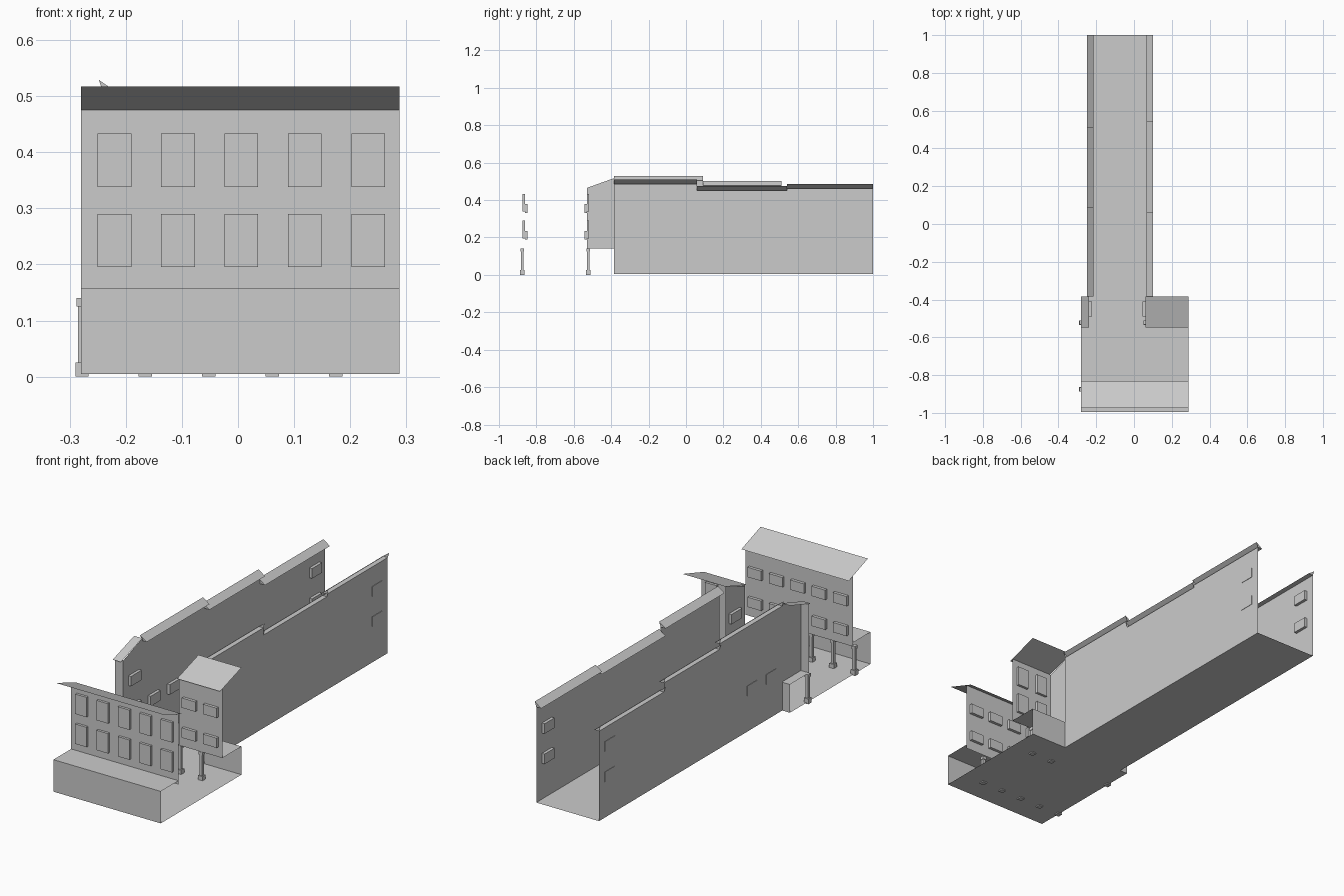
import bpy, bmesh
from mathutils import Vector, Matrix

if "Cube" in bpy.data.objects:
    bpy.data.objects.remove(bpy.data.objects["Cube"])

plaster = bpy.data.materials.new("light grey plaster")
plaster.use_nodes = True
GREY = (0.6, 0.6, 0.6, 1)
plaster.diffuse_color = GREY
plaster.node_tree.nodes["Principled BSDF"].inputs["Base Color"].default_value = GREY


def make(name, quads=(), boxes=()):
    """One object from flat polygons and axis-aligned boxes (low corner, high corner)."""
    bm = bmesh.new()
    for pts in quads:
        bm.faces.new([bm.verts.new(p) for p in pts])
    for lo, hi in boxes:
        lo, hi = Vector(lo), Vector(hi)
        size = hi - lo
        mat = Matrix.Translation((lo + hi) / 2) @ Matrix.Diagonal((*size, 1))
        bmesh.ops.create_cube(bm, size=1, matrix=mat)
    mesh = bpy.data.meshes.new(name)
    bm.to_mesh(mesh)
    bm.free()
    mesh.materials.append(plaster)
    ob = bpy.data.objects.new(name, mesh)
    bpy.context.collection.objects.link(ob)
    return ob


def wall_y(y, x0, x1, z0, z1):
    return [(x0, y, z0), (x1, y, z0), (x1, y, z1), (x0, y, z1)]


def flat(z, x0, x1, y0, y1):
    return [(x0, y0, z), (x1, y0, z), (x1, y1, z), (x0, y1, z)]


def roof(x0, x1, y0, z0, y1, z1):
    return [(x0, y0, z0), (x1, y0, z0), (x1, y1, z1), (x0, y1, z1)]


# Main plan dimensions
L, R = -0.28, 0.288            # street block ends
LW, RW = -0.24, 0.092          # long courtyard walls
LI, RI = -0.237, 0.06          # inner sides of the wings
FRONT, UPPER, WING, MID, BACK = -0.995, -0.861, -0.53, -0.385, 1.0
FLOOR, SOFFIT, EAVE, RIDGE = 0.005, 0.14, 0.465, 0.517
SHELF = 0.158

# Ground
make("courtyard_floor", [flat(FLOOR, L, R, FRONT, MID), flat(FLOOR, LW, RW, MID, BACK)])

# Street block: low front wall, shelf, upper facade and roof
make("street_wall", [wall_y(FRONT, L, R, FLOOR, SHELF)])
make("street_shelf", [flat(SHELF, L, R, FRONT, UPPER)])
make("street_facade", [wall_y(UPPER, L, R, SOFFIT, EAVE + 0.01)])
make("street_roof", [roof(L, R, -0.975, RIDGE, -0.83, EAVE)])

# Windows and balconies on facades
BAYS = [-0.22 + 0.113 * i for i in range(5)]
STOREYS = (0.195, 0.338)


def windows(name, y, bays, side):
    """Windows project towards side, balconies towards the opposite side."""
    panes, rails = [], []
    for x in bays:
        for z in STOREYS:
            ys = sorted((y, y + side * 0.012))
            panes.append(((x - 0.03, ys[0], z), (x + 0.03, ys[1], z + 0.095)))
            ys = sorted((y, y - side * 0.014))
            rails.append(((x - 0.036, ys[0], z - 0.007), (x + 0.036, ys[1], z + 0.04)))
    make(name + "_windows", boxes=panes)
    make(name + "_balconies", boxes=rails)


windows("street", UPPER, BAYS, -1)
windows("right_wing", WING, BAYS[3:], 1)

# Wings on both sides of the courtyard
for name, x0, x1, side_x, wall_x, inward in (
        ("left_wing", L, LI, LI, LW, 1), ("right_wing", RI, R, RI, RW, -1)):
    make(name + "_facade", [wall_y(WING, x0, x1, SOFFIT, EAVE + 0.004)])
    make(name + "_roof", [roof(x0, x1, -0.547, EAVE, MID, RIDGE)])
    make(name + "_soffit", [flat(SOFFIT, x0, x1, WING, MID)])
    make(name + "_side", [[(side_x, WING, SOFFIT), (side_x, MID, SOFFIT),
                           (side_x, MID, RIDGE), (side_x, WING, EAVE)]])
    xa, xb = (x0, wall_x) if inward > 0 else (wall_x, x1)
    make(name + "_passage_wall", [wall_y(MID, xa, xb, FLOOR, SOFFIT)])
    xs = sorted((side_x, side_x + inward * 0.014))
    make(name + "_side_balconies", boxes=[
        ((xs[0], -0.49, z - 0.007), (xs[1], -0.41, z + 0.04)) for z in STOREYS])


# Columns: base, shaft and cap
def columns(name, y, xs):
    parts = []
    for x in xs:
        for half, z0, z1 in ((0.012, 0, 0.025), (0.007, 0.025, 0.125), (0.01, 0.125, SOFFIT)):
            parts.append(((x - half, y - half, z0), (x + half, y + half, z1)))
    make(name, boxes=parts)


COLS = [-0.278 + 0.113 * i for i in range(5)]
columns("street_columns", -0.876, COLS)
columns("right_wing_columns", -0.522, COLS[3:])
columns("left_wing_column", -0.522, COLS[:1])


# Long walls with stepped tops and small sloping roof strips
def long_wall(name, x, inward, steps):
    walls, strips = [], []
    for y0, y1, z in steps:
        walls.append([(x, y0, FLOOR), (x, y1, FLOOR), (x, y1, z), (x, y0, z)])
        xo, xi = x - inward * 0.008, x + inward * 0.026
        strips.append([(xo, y0, z + 0.024), (xo, y1, z + 0.024), (xi, y1, z), (xi, y0, z)])
        strips.append([(x, y0, z), (xi, y0, z), (xi, y1, z), (x, y1, z)])
        for y in (y0, y1):
            strips.append([(xo, y, z + 0.024), (xi, y, z), (x, y, z)])
    make(name, walls)
    make(name + "_roof_strips", strips)


long_wall("left_long_wall", LW, 1,
          [(MID, 0.09, 0.505), (0.09, 0.51, 0.478), (0.51, BACK, 0.435)])
long_wall("right_long_wall", RW, -1,
          [(MID, 0.06, 0.485), (0.06, 0.54, 0.45), (0.54, BACK, 0.462)])


# Window boxes on the long walls
def wall_boxes(name, x, inward, spots):
    xs = sorted((x - inward * 0.002, x + inward * 0.014))
    make(name, boxes=[((xs[0], y - 0.037, z - 0.024), (xs[1], y + 0.037, z + 0.024))
                      for y, z in spots])


END = [(0.92, 0.2), (0.92, 0.345)]
wall_boxes("left_wall_window_boxes", LW, 1, END + [(-0.3, 0.2), (-0.155, 0.2)])
wall_boxes("right_wall_window_boxes", RW, -1, END)
